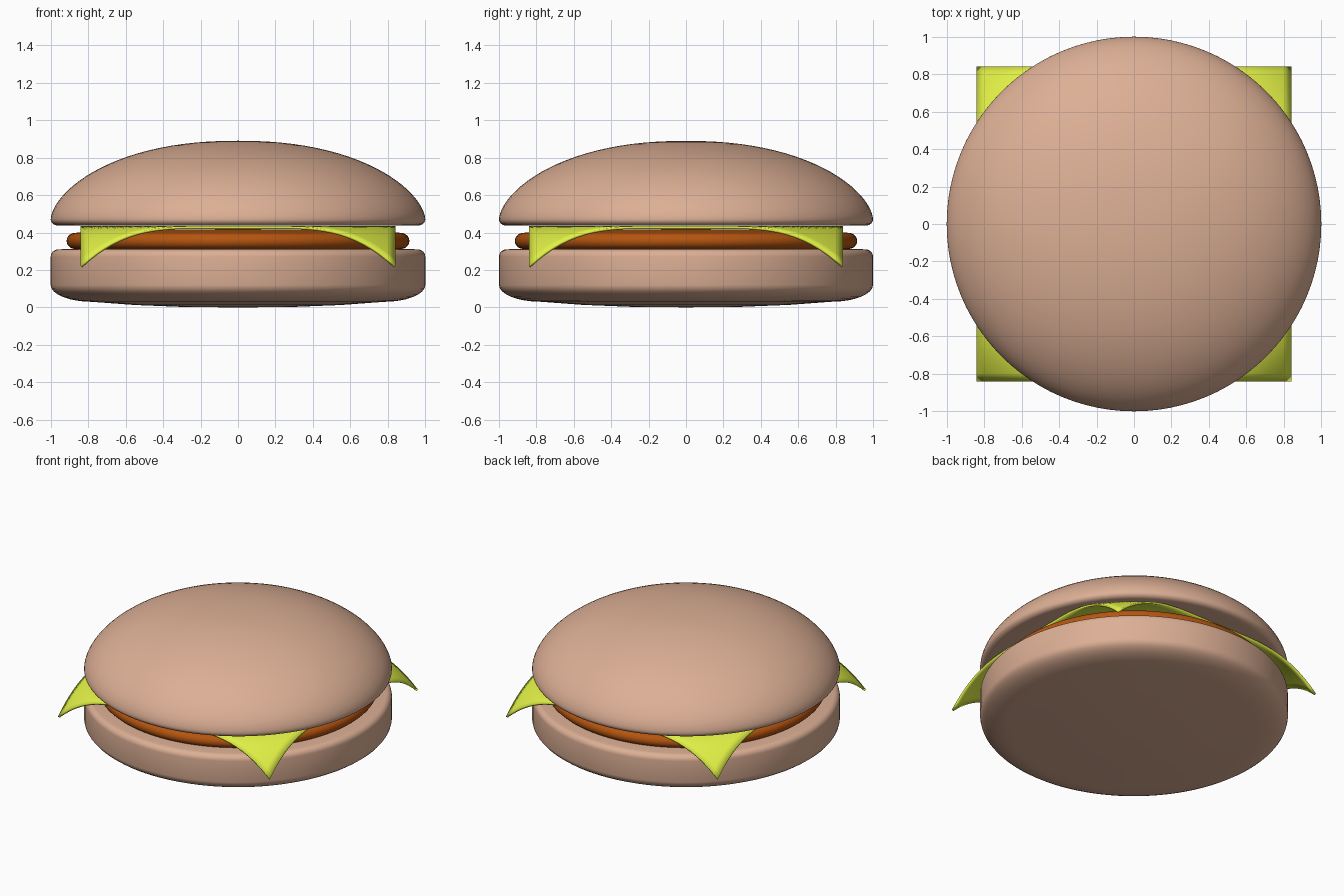
import bpy, bmesh, math
from math import sin, cos, pi

if "Cube" in bpy.data.objects:
    bpy.data.objects.remove(bpy.data.objects["Cube"])


def material(name, color):
    m = bpy.data.materials.new(name)
    m.diffuse_color = (*color, 1)
    m.use_nodes = True
    m.node_tree.nodes["Principled BSDF"].inputs["Base Color"].default_value = m.diffuse_color
    return m


def finish(bm, name, mat, angle=50):
    bmesh.ops.recalc_face_normals(bm, faces=bm.faces)
    me = bpy.data.meshes.new(name)
    bm.to_mesh(me)
    bm.free()
    ob = bpy.data.objects.new(name, me)
    bpy.context.collection.objects.link(ob)
    me.materials.append(mat)
    bpy.ops.object.select_all(action='DESELECT')
    ob.select_set(True)
    bpy.context.view_layer.objects.active = ob
    bpy.ops.object.shade_smooth_by_angle(angle=math.radians(angle))
    return ob


def lathe(name, profile, mat, sides=96):
    # Spin an (r, z) profile that starts and ends on the axis
    bm = bmesh.new()
    verts = [bm.verts.new((r, 0, z)) for r, z in profile]
    edges = [bm.edges.new(p) for p in zip(verts, verts[1:])]
    bmesh.ops.spin(bm, geom=verts + edges, cent=(0, 0, 0), axis=(0, 0, 1),
                   angle=2 * pi, steps=sides, use_merge=True)
    bmesh.ops.remove_doubles(bm, verts=bm.verts, dist=1e-5)
    return finish(bm, name, mat)


def arc(r, z, rx, rz, a0, a1, n=8):
    angles = [math.radians(a0 + (a1 - a0) * i / n) for i in range(n + 1)]
    return [(r + rx * cos(a), z + rz * sin(a)) for a in angles]


bread = material("bread", (0.72, 0.43, 0.30))
meat = material("meat", (0.46, 0.09, 0.005))
yellow = material("cheese", (0.75, 0.87, 0.06))

# Bottom bun: slightly bulging base, rounded rims
lathe("bottom_bun",
      [(0, 0), (0.3, 0.003), (0.55, 0.013)]
      + arc(0.78, 0.12, 0.22, 0.09, -90, 0)
      + arc(0.96, 0.27, 0.04, 0.04, 0, 90, 6) + [(0.88, 0.313), (0, 0.313)],
      bread)

# Patty: disc with a rounded edge
lathe("patty",
      [(0, 0.305), (0.8, 0.31)] + arc(0.87, 0.355, 0.045, 0.043, -90, 90, 10)
      + [(0.7, 0.415), (0, 0.418)], meat)

# Top bun: flat underside and a full dome
dome = []
for i in range(25):
    t = pi / 2 * i / 24
    dome.append((max(cos(t), 0) ** 0.91 if i < 24 else 0,
                 0.47 + 0.42 * sin(t) ** 1.2))
lathe("top_bun",
      [(0, 0.437), (0.9, 0.437)] + arc(0.96, 0.47, 0.04, 0.033, -90, 0, 6)[:-1]
      + dome, bread)

# Cheese slice: square sheet whose corners droop over the patty
bm = bmesh.new()
bmesh.ops.create_grid(bm, x_segments=40, y_segments=40, size=0.84)
for v in bm.verts:
    r = math.hypot(v.co.x, v.co.y)
    v.co.z = 0.434 - 2.1 * max(0, r - 0.87) ** 2
ob = finish(bm, "cheese_slice", yellow)
mod = ob.modifiers.new("thickness", 'SOLIDIFY')
mod.thickness = 0.014
mod.offset = -1
